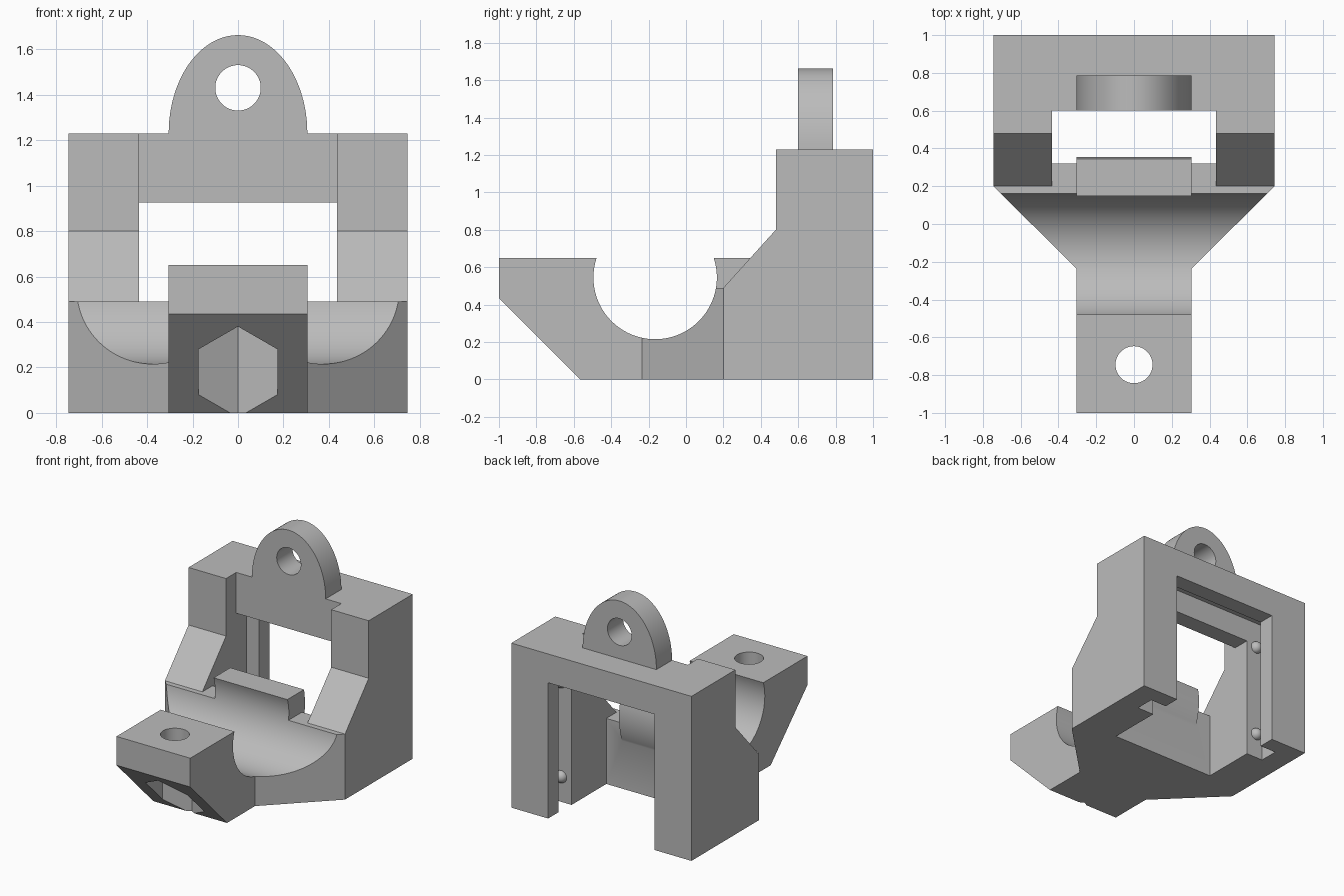
import bpy
import bmesh
from math import sin, cos, pi, asin, radians
from mathutils import Vector

cube = bpy.data.objects.get("Cube")
if cube:
    bpy.data.objects.remove(cube)

grey = bpy.data.materials.new("plain grey")
grey.use_nodes = True
colour = (0.5, 0.5, 0.5, 1)
grey.diffuse_color = colour
grey.node_tree.nodes["Principled BSDF"].inputs["Base Color"].default_value = colour

# How a 2D profile point (a, b) at depth d maps to 3D for each extrusion axis
PLACE = {
    "x": lambda a, b, d: (d, a, b),
    "y": lambda a, b, d: (a, d, b),
    "z": lambda a, b, d: (a, b, d),
}


def finish(name, bm):
    bmesh.ops.recalc_face_normals(bm, faces=bm.faces)
    mesh = bpy.data.meshes.new(name)
    bm.to_mesh(mesh)
    bm.free()
    mesh.materials.append(grey)
    obj = bpy.data.objects.new(name, mesh)
    bpy.context.collection.objects.link(obj)
    return obj


def prism(name, axis, profile, start, end):
    """Extrude a closed profile along an axis."""
    bm = bmesh.new()
    face = bm.faces.new([bm.verts.new(PLACE[axis](a, b, start)) for a, b in profile])
    new = bmesh.ops.extrude_face_region(bm, geom=[face])["geom"]
    shift = Vector(PLACE[axis](0, 0, end - start))
    bmesh.ops.translate(bm, vec=shift, verts=[v for v in new if isinstance(v, bmesh.types.BMVert)])
    return finish(name, bm)


def arc(centre, ra, rb, first=0, last=2 * pi, steps=64, closed=True):
    count = steps if closed else steps + 1
    angles = [first + (last - first) * i / steps for i in range(count)]
    return [(centre[0] + ra * cos(t), centre[1] + rb * sin(t)) for t in angles]


def rect(a0, b0, a1, b1):
    return [(a0, b0), (a1, b0), (a1, b1), (a0, b1)]


def combine(target, tool, operation):
    mod = target.modifiers.new(tool.name, "BOOLEAN")
    mod.operation = operation
    mod.solver = "EXACT"
    mod.object = tool
    bpy.context.view_layer.objects.active = target
    bpy.ops.object.modifier_apply(modifier=mod.name)
    bpy.data.objects.remove(tool)


HALF, ARM, INNER = 0.745, 0.305, 0.435
PIPE = (-0.165, 0.545)

# Main housing block with sloped front shoulders
body = prism("mount_bracket", "x", [(0.2, 0), (1, 0), (1, 1.23), (0.48, 1.23), (0.48, 0.8), (0.2, 0.49)], -HALF, HALF)

# Central window, panel slot and rear opening
window = [(0.32, -0.1), (0.8, -0.1), (0.8, 0.925), (0.6, 0.925),
          (0.6, 1.3), (0.1, 1.3), (0.1, 0.49), (0.32, 0.49)]
combine(body, prism("window_cut", "x", window, -INNER, INNER), "DIFFERENCE")
combine(body, prism("slot_cut", "x", rect(0.73, -0.1, 0.875, 1.1), -0.575, 0.575), "DIFFERENCE")
combine(body, prism("rear_cut", "x", rect(0.8, -0.1, 1.1, 1.015), -0.44, 0.44), "DIFFERENCE")

# Tapered base, front clamp arm, saddle tab and hanging ear
plan = [(HALF, 0.3), (HALF, 0.2), (ARM, -0.235), (-ARM, -0.235), (-HALF, 0.2), (-HALF, 0.3)]
combine(body, prism("tapered_base", "z", plan, 0, 0.49), "UNION")
arm = [(-1, 0.435), (-1, 0.65), (-0.2, 0.65), (-0.2, 0), (-0.565, 0)]
combine(body, prism("clamp_arm", "x", arm, -ARM, ARM), "UNION")
R = 0.52
tab = arc(PIPE, R, R, asin((0.35 - PIPE[1]) / R), asin((0.65 - PIPE[1]) / R), 12, False)
combine(body, prism("saddle_tab", "x", tab + [(0.1, 0.65), (0.1, 0.35)], -ARM, ARM), "UNION")
ear = arc((0, 1.23), ARM, 0.432, 0, pi, 48, False) + [(-ARM, 1.15), (ARM, 1.15)]
combine(body, prism("hanging_ear", "y", ear, 0.6, 0.785), "UNION")

# Pipe trough, ear hole, bolt hole and hexagonal nut pocket
combine(body, prism("trough_cut", "x", arc(PIPE, 0.33, 0.33, steps=96), -1, 1), "DIFFERENCE")
combine(body, prism("ear_hole_cut", "y", arc((0, 1.43), 0.1, 0.1), 0.5, 0.9), "DIFFERENCE")
combine(body, prism("bolt_hole_cut", "z", arc((0, -0.745), 0.098, 0.098), -0.1, 0.8), "DIFFERENCE")
nut = arc((0, -0.745), 0.2, 0.2, pi / 6, 2 * pi + pi / 6, 6)
combine(body, prism("nut_cut", "z", nut, -0.1, 0.42), "DIFFERENCE")

# Small detent bumps inside the panel slot
for side in (-1, 1):
    for height in (0.19, 0.9):
        bm = bmesh.new()
        bmesh.ops.create_uvsphere(bm, u_segments=20, v_segments=12, radius=0.045)
        bmesh.ops.translate(bm, vec=(side * 0.52, 0.73, height), verts=bm.verts)
        combine(body, finish("detent_bump", bm), "UNION")

bpy.ops.object.select_all(action="DESELECT")
body.select_set(True)
bpy.context.view_layer.objects.active = body
bpy.ops.object.shade_smooth_by_angle(angle=radians(25))
